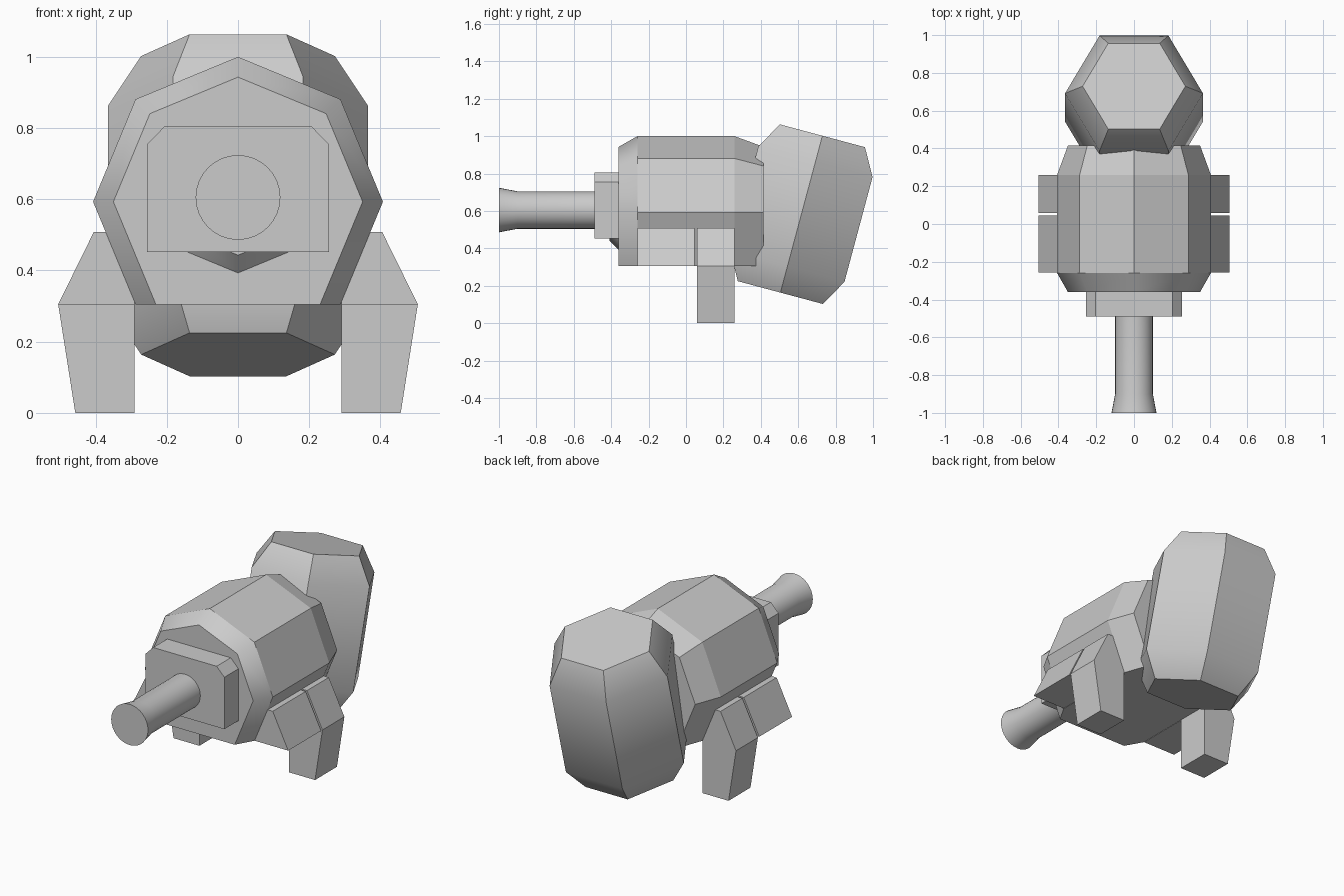
import bpy, bmesh
from math import sin, cos, pi, radians

if "Cube" in bpy.data.objects:
    bpy.data.objects.remove(bpy.data.objects["Cube"])


def loft(name, rings, angle=None):
    """Skin a stack of equal-length point rings and cap both ends."""
    bm = bmesh.new()
    vs = [[bm.verts.new(p) for p in r] for r in rings]
    n = len(rings[0])
    for a, b in zip(vs, vs[1:]):
        for i in range(n):
            j = (i + 1) % n
            bm.faces.new((a[i], a[j], b[j], b[i]))
    bm.faces.new(vs[0])
    bm.faces.new(vs[-1])
    bmesh.ops.recalc_face_normals(bm, faces=bm.faces)
    me = bpy.data.meshes.new(name)
    bm.to_mesh(me)
    bm.free()
    ob = bpy.data.objects.new(name, me)
    bpy.context.collection.objects.link(ob)
    if angle:
        bpy.ops.object.select_all(action='DESELECT')
        ob.select_set(True)
        bpy.context.view_layer.objects.active = ob
        bpy.ops.object.shade_smooth_by_angle(angle=radians(angle))
    return ob


def circle(n, r, y, z):
    """Ring facing along y, first vertex at the top."""
    return [(r * sin(2 * pi * i / n), y, z + r * cos(2 * pi * i / n)) for i in range(n)]


def prism(name, profile, y0, y1):
    return loft(name, [[(x, y, z) for x, z in profile] for y in (y0, y1)])


# Body: octagon with its lowest corner cut flat, tapered at both ends
CZ, FLOOR = 0.593, 0.305


def body_ring(r, y):
    d = r * sin(pi / 4)
    # run the lower flank down to the flat floor
    x = d - (CZ - d - FLOOR) * (r - d) / d
    half = [(d, CZ + d), (r, CZ), (x, FLOOR)]
    pts = [(0, CZ + r)] + half + [(-a, b) for a, b in reversed(half)]
    return [(a, y, b) for a, b in pts]


body = loft("body", [body_ring(0.35, -0.36), body_ring(0.407, -0.26),
                     body_ring(0.407, 0.26), body_ring(0.35, 0.415)], 40)
# keep the flat middle panels crisp against the tapers
for e in body.data.edges:
    ys = [body.data.vertices[v].co.y for v in e.vertices]
    if abs(ys[0] - ys[1]) < 1e-4:
        e.use_edge_sharp = True

# Nozzle mount: bevelled octagon behind a plate with clipped upper corners
loft("mount_collar", [circle(8, 0.205, -0.35, 0.598), circle(8, 0.205, -0.36, 0.598),
                      circle(8, 0.155, -0.41, 0.598)], 40)
prism("mount_plate", [(-0.255, 0.452), (0.255, 0.452), (0.255, 0.755), (0.205, 0.806),
                      (-0.205, 0.806), (-0.255, 0.755)], -0.49, -0.35)

# Nozzle with flared mouth
loft("nozzle", [circle(32, r, y, 0.605) for r, y in
                ((0.1, -0.48), (0.1, -0.9), (0.119, -1.0))], 40)

# Side blocks and rear legs, mirrored left and right
block = [(0.29, 0.305), (0.505, 0.305), (0.405, 0.508), (0.29, 0.508)]
leg = [(0.29, 0), (0.457, 0), (0.505, 0.305), (0.405, 0.508), (0.29, 0.508)]
for side, s in (("right", 1), ("left", -1)):
    prism("side_block_" + side, [(s * x, z) for x, z in block], -0.258, 0.046)
    prism("leg_" + side, [(s * x, z) for x, z in leg], 0.058, 0.26)

# Tank: tilted hexagonal prism with tapered ends
tank = loft("tank", [[(r * cos(pi * i / 3), r * sin(pi * i / 3), h) for i in range(6)]
                     for r, h in ((0.272, -0.434), (0.365, -0.29),
                                  (0.365, 0.29), (0.272, 0.434))], 40)
tank.location = (0, 0.617, 0.583)
tank.rotation_euler.x = radians(-15)
